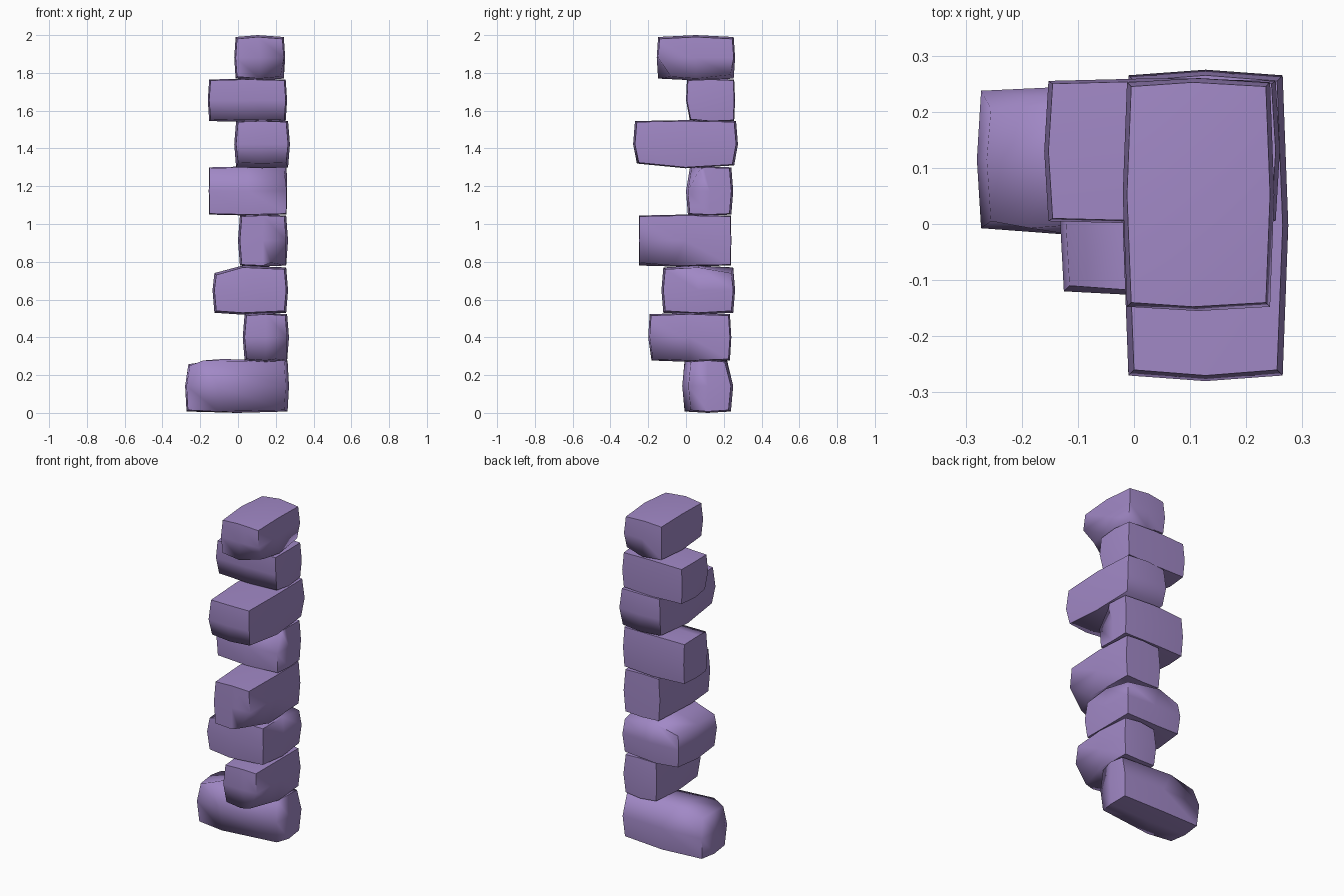
import bpy, bmesh, math
from mathutils import Vector

cube = bpy.data.objects.get("Cube")
if cube:
    bpy.data.objects.remove(cube, do_unlink=True)

stone_mat = bpy.data.materials.new("lilac_stone")
stone_mat.use_nodes = True
LILAC = (0.36, 0.25, 0.57, 1)
stone_mat.diffuse_color = LILAC
bsdf = next(n for n in stone_mat.node_tree.nodes if n.type == 'BSDF_PRINCIPLED')
bsdf.inputs["Base Color"].default_value = LILAC
bsdf.inputs["Roughness"].default_value = 0.8


def stone(name, low, high, bulge, chips):
    """Bulged block on a 3x3x3 lattice; chips shift chosen lattice points."""
    low, high = Vector(low), Vector(high)
    mid, half = (low + high) / 2, (high - low) / 2
    bm = bmesh.new()
    bmesh.ops.create_cube(bm, size=2)
    bmesh.ops.subdivide_edges(bm, edges=bm.edges[:], cuts=1, use_grid_fill=True)
    for v in bm.verts:
        key = tuple(round(c) for c in v.co)
        used = sum(abs(k) for k in key)
        for a in range(3):
            inset = bulge[a] * (used - abs(key[a])) / 2
            v.co[a] = mid[a] + key[a] * (half[a] - inset)
        # A zero in the rule matches every lattice layer on that axis
        for rule, shift in chips:
            if all(r == '*' or "-0+".index(r) - 1 == k for r, k in zip(rule, key)):
                v.co += Vector(shift)
    bmesh.ops.recalc_face_normals(bm, faces=bm.faces[:])
    mesh = bpy.data.meshes.new(name)
    bm.to_mesh(mesh)
    bm.free()
    mesh.materials.append(stone_mat)
    obj = bpy.data.objects.new(name, mesh)
    bpy.context.collection.objects.link(obj)
    bpy.ops.object.select_all(action='DESELECT')
    obj.select_set(True)
    bpy.context.view_layer.objects.active = obj
    bpy.ops.object.shade_smooth_by_angle(angle=math.radians(80))


# Stones from the ground up, turned alternately along x and along y
stone("base_stone", (-.28, -.02, 0), (.27, .25, .285), (.015, .025, .015),
      [("-*+", (.01, 0, -.02)), ("0*+", (-.08, 0, 0)), ("+-*", (-.01, .02, 0)),
       ("0-*", (-.1, 0, 0)), ("*++", (0, -.02, 0))])
stone("second_stone", (.025, -.20, .27), (.27, .24, .53), (.02, .015, .015),
      [("+--", (-.05, 0, 0)), ("*--", (0, .01, 0))])
stone("third_stone", (-.135, -.13, .52), (.265, .26, .78), (.02, .02, .02),
      [("-*+", (0, 0, -.03)), ("0*+", (-.04, 0, 0)), ("0*-", (-.04, 0, 0)),
       ("+++", (0, 0, -.02))])
stone("fourth_stone", (0, -.25, .775), (.265, .24, 1.05), (.02, .005, .01),
      [("+--", (-.07, 0, .01)), ("*0-", (0, -.06, 0))])
stone("fifth_stone", (-.155, 0, 1.045), (.26, .25, 1.305), (.005, .02, .01),
      [("+-+", (-.01, .05, -.01)), ("0-+", (0, .02, 0)), ("*0+", (0, -.03, 0))])
stone("sixth_stone", (-.02, -.28, 1.295), (.275, .275, 1.55), (.02, .02, .01),
      [("*--", (0, .01, .02)), ("*+-", (0, -.01, .01))])
stone("seventh_stone", (-.16, 0, 1.54), (.26, .26, 1.77), (.015, .01, .01),
      [("*--", (0, .015, .005))])
stone("top_stone", (-.02, -.155, 1.76), (.25, .26, 2), (.015, .015, .02),
      [("+--", (-.01, .06, 0)), ("0*+", (-.01, 0, 0)), ("++-", (0, -.01, .01))])
